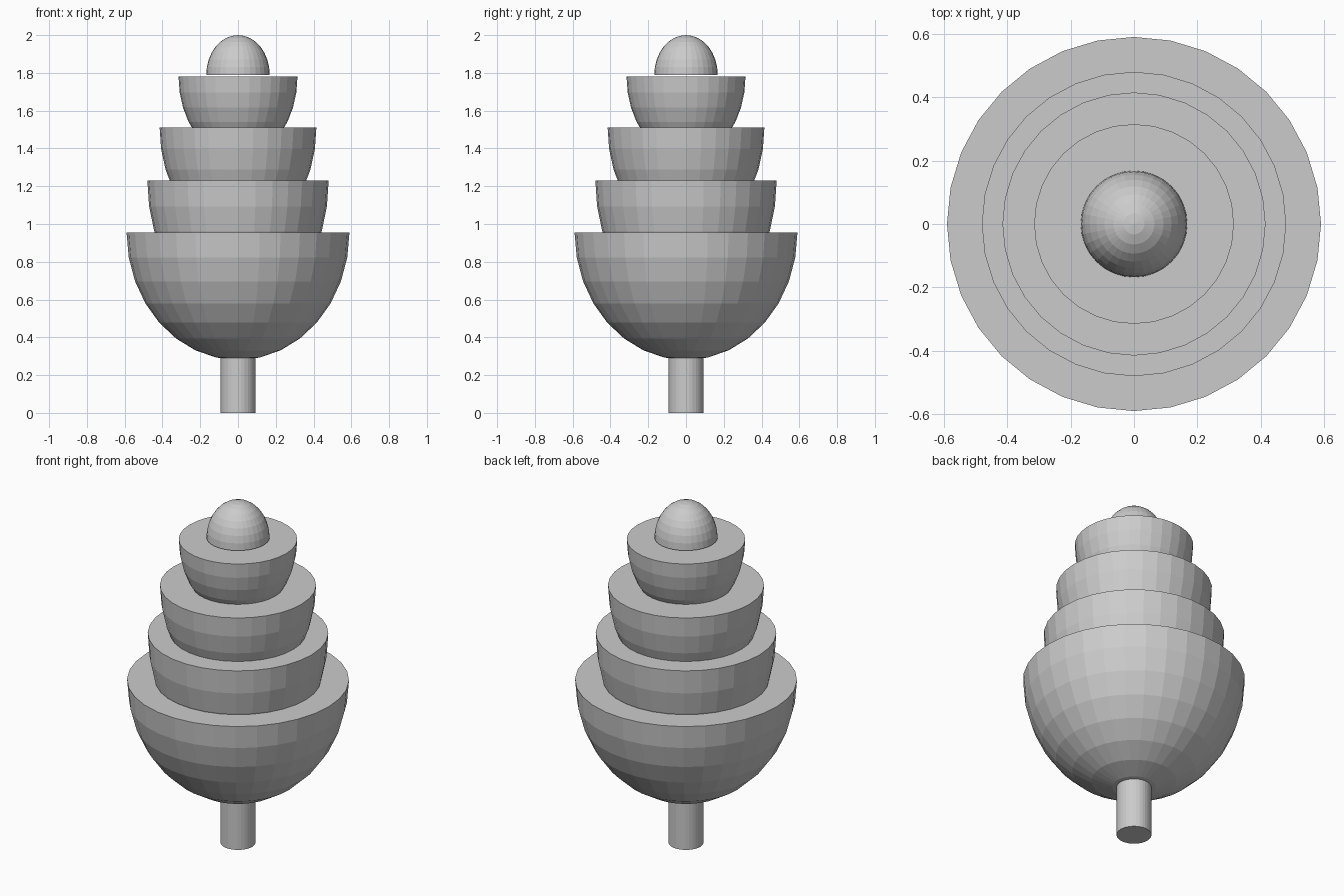
import bpy
import bmesh
from mathutils import Matrix

SEGMENTS = 32

default_cube = bpy.data.objects.get("Cube")
if default_cube:
    bpy.data.objects.remove(default_cube, do_unlink=True)

grey = bpy.data.materials.new("plain_grey")
grey.use_nodes = True
grey.diffuse_color = (0.6, 0.6, 0.6, 1)
grey.node_tree.nodes["Principled BSDF"].inputs["Base Color"].default_value = grey.diffuse_color


def add_object(name, bm):
    mesh = bpy.data.meshes.new(name)
    bmesh.ops.recalc_face_normals(bm, faces=bm.faces)
    bm.to_mesh(mesh)
    bm.free()
    mesh.materials.append(grey)
    obj = bpy.data.objects.new(name, mesh)
    bpy.context.collection.objects.link(obj)
    return obj


def half_sphere(name, radius, rim_z, height):
    """Capped half ellipsoid; a negative height makes a bowl, a positive one a dome."""
    bm = bmesh.new()
    bmesh.ops.create_uvsphere(bm, u_segments=SEGMENTS, v_segments=16, radius=1)
    cut = bmesh.ops.bisect_plane(
        bm, geom=bm.verts[:] + bm.edges[:] + bm.faces[:], dist=0.001,
        plane_co=(0, 0, 0), plane_no=(0, 0, 1), clear_inner=True)
    rim = [e for e in bm.edges if e.is_boundary]
    bmesh.ops.contextual_create(bm, geom=rim)
    bm.transform(Matrix.Translation((0, 0, rim_z)) @ Matrix.Diagonal((radius, radius, height, 1)))
    return add_object(name, bm)


# Stacked foliage bowls, each nested in the one below
half_sphere("foliage_bowl_bottom", 0.59, 0.955, -0.675)
half_sphere("foliage_bowl_lower", 0.48, 1.23, -0.70)
half_sphere("foliage_bowl_upper", 0.415, 1.51, -0.58)
half_sphere("foliage_bowl_top", 0.315, 1.78, -0.43)

# Rounded tip
half_sphere("tip_dome", 0.168, 1.79, 0.21)

# Trunk, running up into the lowest bowl
bm = bmesh.new()
bmesh.ops.create_cone(bm, cap_ends=True, segments=SEGMENTS, radius1=0.093, radius2=0.093, depth=0.36)
bm.transform(Matrix.Translation((0, 0, 0.18)))
add_object("trunk", bm)
